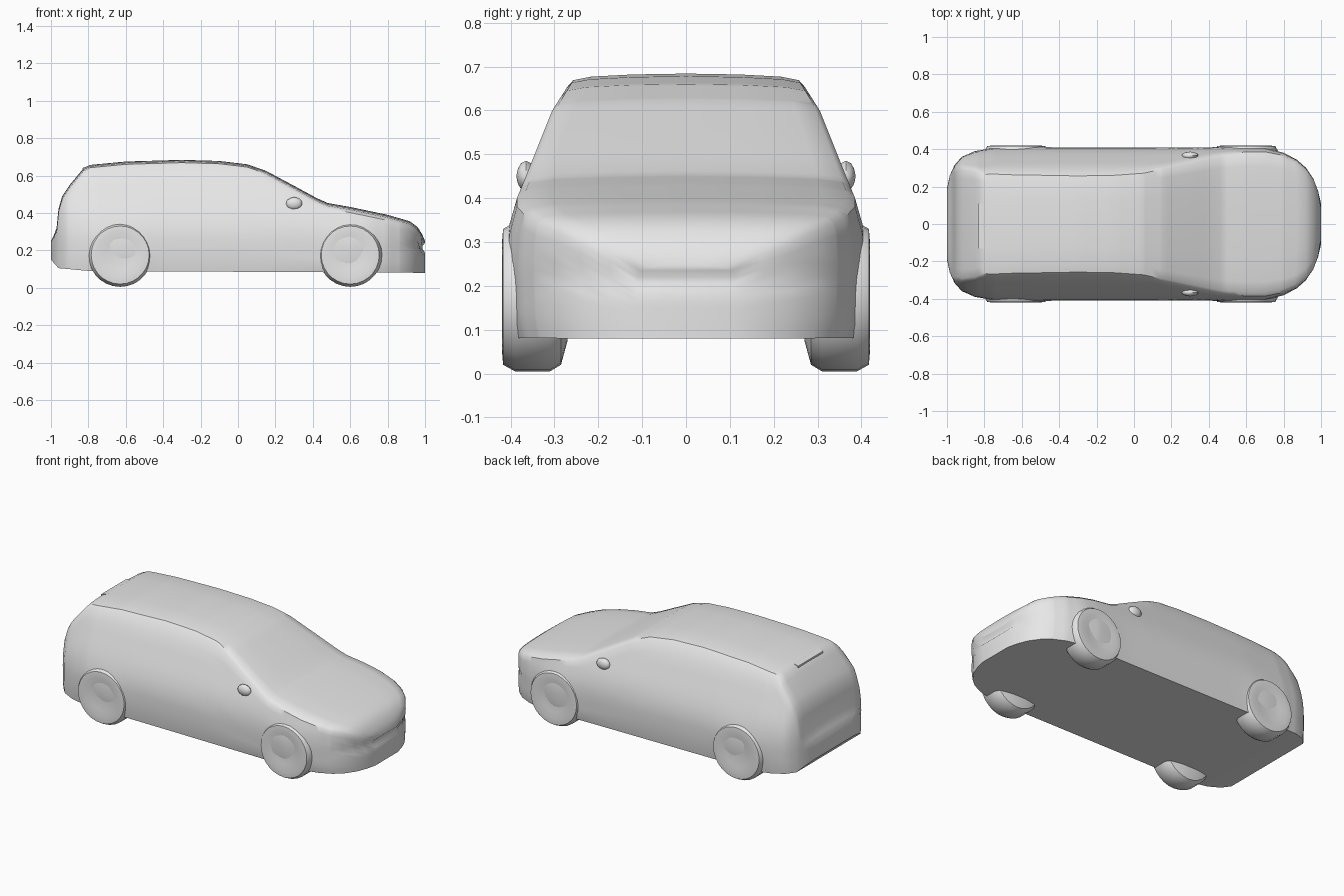
import bpy, bmesh
from math import exp, cos, sin, pi, radians

if "Cube" in bpy.data.objects:
    bpy.data.objects.remove(bpy.data.objects["Cube"], do_unlink=True)

paint = bpy.data.materials.new("light grey")
paint.use_nodes = True
paint.diffuse_color = (0.8, 0.8, 0.8, 1)
paint.node_tree.nodes["Principled BSDF"].inputs["Base Color"].default_value = (0.8, 0.8, 0.8, 1)

# Side profile of hood, windscreen, roof and tail: (x, z)
ROOF = [(-1, .25), (-.985, .28), (-.97, .32), (-.96, .42), (-.94, .49), (-.9, .55),
        (-.85, .61), (-.825, .64), (-.79, .657), (-.6, .675), (-.3, .684), (-.1, .678),
        (.05, .66), (.15, .625), (.3, .545), (.42, .48), (.48, .453), (.6, .432),
        (.8, .39), (.92, .355), (.96, .325), (.985, .285), (1, .25)]
# Half width in plan: (x, y)
PLAN = [(-1, .19), (-.985, .26), (-.96, .315), (-.92, .36), (-.85, .39), (-.75, .404),
        (-.5, .41), (.6, .41), (.7, .405), (.8, .38), (.87, .345), (.92, .3),
        (.96, .24), (.985, .175), (1, .11)]
# Half width at each height: (z, y)
SIDE = [(.08, .395), (.12, .405), (.25, .41), (.32, .405), (.4, .385),
        (.47, .357), (.6, .305), (.655, .27), (.7, .25)]
FLOOR = [(-1, .15), (-.96, .105), (-.8, .09), (1, .08)]
WHEELS = {"rear": -.63, "front": .6}


def lerp(table, t):
    """Read a table of pairs by straight interpolation."""
    if t <= table[0][0]:
        return table[0][1]
    for (a, u), (b, v) in zip(table, table[1:]):
        if t <= b:
            return u + (v - u) * (t - a) / (b - a)
    return table[-1][1]


def finish(bm, name, angle=35):
    """Turn a bmesh into a shaded, painted object."""
    bmesh.ops.recalc_face_normals(bm, faces=bm.faces)
    mesh = bpy.data.meshes.new(name)
    bm.to_mesh(mesh)
    bm.free()
    mesh.materials.append(paint)
    obj = bpy.data.objects.new(name, mesh)
    bpy.context.collection.objects.link(obj)
    bpy.ops.object.select_all(action="DESELECT")
    obj.select_set(True)
    bpy.context.view_layer.objects.active = obj
    bpy.ops.object.shade_smooth_by_angle(angle=radians(angle))
    return obj


def half_section(x):
    """Half a cross-section, from the sill up to the centre of the top."""
    top, low, narrow = lerp(ROOF, x), lerp(FLOOR, x), lerp(PLAN, x) / .41
    shoulder = top - .03
    points = []
    for i in range(11):
        z = low + (shoulder - low) * i / 10
        arch = sum(exp(-((x - w) ** 2 + (z - .2) ** 2) / .015) for w in WHEELS.values())
        points.append((lerp(SIDE, z) * narrow + .01 * arch, z))
    edge = points[-1][0]
    points += [(edge * .95, top - .015), (edge * .8, top - .007),
               (edge * .45, top - .002), (0, top)]
    return points


def place(x, y, z):
    """Press a shallow groove into the nose above the bumper."""
    groove = .02 * exp(-((z - .215) / .015) ** 2) * max(0, (x - .85) / .15)
    return (x - groove, y, z)


# Body shell: cross-sections joined along the length
bm = bmesh.new()
stations = sorted({round(x, 3) for x, _ in ROOF + PLAN} | {round(-.78 + .04 * i, 3) for i in range(42)})
rings = []
for x in stations:
    half = half_section(x)
    outline = half + [(-y, z) for y, z in reversed(half[:-1])]
    rings.append([bm.verts.new(place(x, y, z)) for y, z in outline])
count = len(rings[0])
for a, b in zip(rings, rings[1:]):
    for i in range(count):
        j = (i + 1) % count
        bm.faces.new((a[i], a[j], b[j], b[i]))
for ring in (rings[0], rings[-1]):
    middle = count // 2
    for i in range(middle):
        left, right = ring[i:i + 2], ring[count - 2 - i:count - i]
        corners = left + right if i < middle - 1 else left + right[1:]
        bm.faces.new(corners)
finish(bm, "car_body")


# Wheels: lathed profiles of (distance from centre line, radius)
TYRE = [(.27, .1), (.285, .155), (.31, .17), (.39, .17), (.417, .155), (.42, .12), (.412, .08)]


def wheel(name, x, side):
    bm = bmesh.new()
    steps = 28
    loops = []
    for y, r in TYRE:
        loops.append([bm.verts.new((x + r * cos(2 * pi * k / steps), side * y,
                                    .175 + r * sin(2 * pi * k / steps))) for k in range(steps)])
    for a, b in zip(loops, loops[1:]):
        for k in range(steps):
            n = (k + 1) % steps
            bm.faces.new((a[k], a[n], b[n], b[k]))
    bm.faces.new(loops[0])
    bm.faces.new(loops[-1])
    finish(bm, name)


# Door mirrors: small flattened lumps on the window line
def mirror(name, side):
    bm = bmesh.new()
    bmesh.ops.create_icosphere(bm, subdivisions=2, radius=1)
    for v in bm.verts:
        v.co = (.3 + .045 * v.co.x, side * (.365 + .022 * v.co.y), .45 + .035 * v.co.z)
    finish(bm, name)


for side, label in ((1, "left"), (-1, "right")):
    for end, x in WHEELS.items():
        wheel(f"{end}_{label}_wheel", x, side)
    mirror(f"{label}_mirror", side)

# Spoiler lip at the top of the tail
bm = bmesh.new()
bmesh.ops.create_cube(bm, size=1)
for v in bm.verts:
    v.co = (-.812 + .04 * v.co.x, .24 * v.co.y - .01, .632 + .03 * v.co.z + .012 * v.co.x)
finish(bm, "spoiler_lip")
